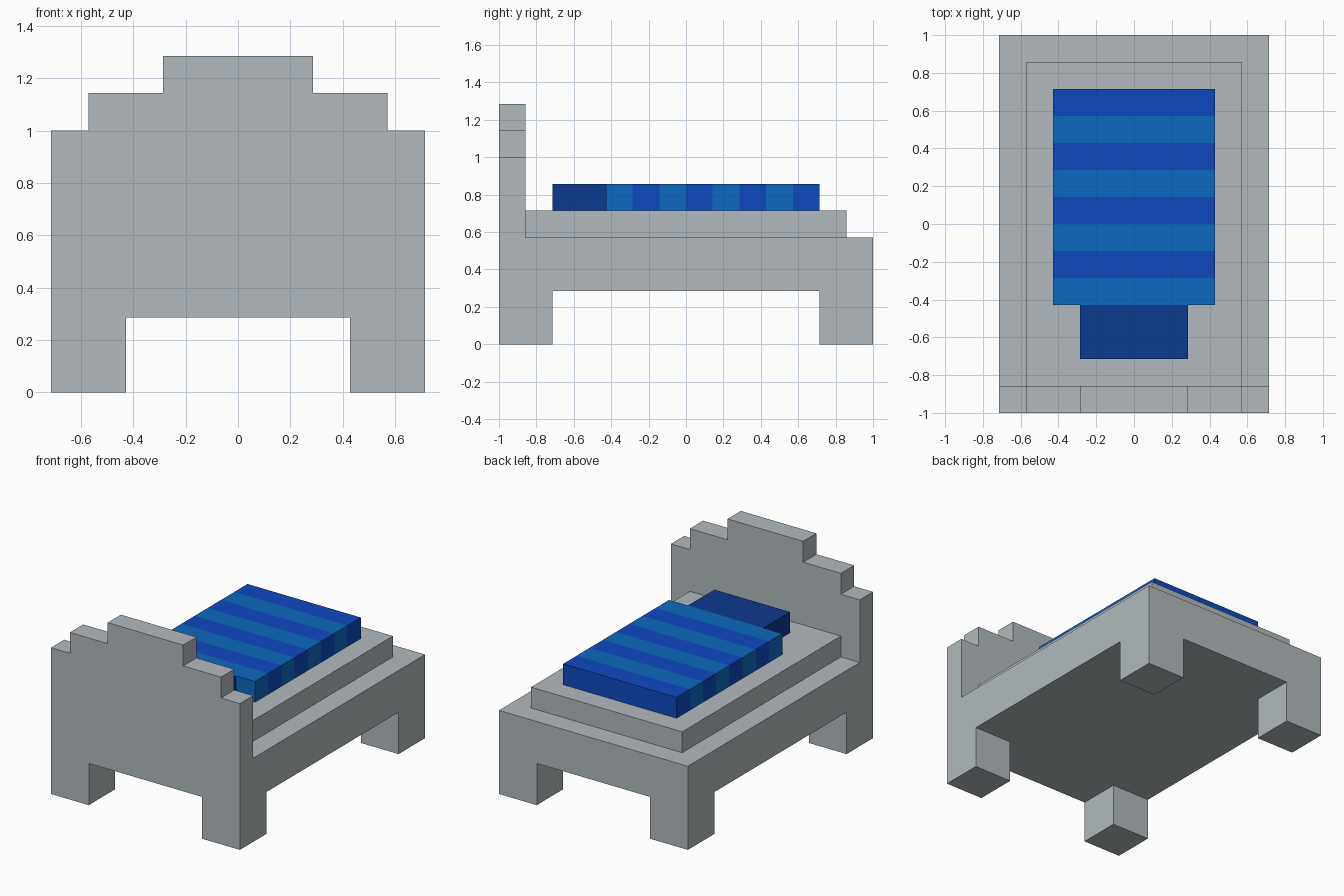
import bpy
import bmesh
from mathutils import Vector

cube = bpy.data.objects.get("Cube")
if cube:
    bpy.data.objects.remove(cube, do_unlink=True)

U = 1 / 7  # building unit: the bed is 14 units long


def material(name, rgb):
    mat = bpy.data.materials.new(name)
    mat.use_nodes = True
    colour = (*rgb, 1)
    mat.diffuse_color = colour
    mat.node_tree.nodes["Principled BSDF"].inputs["Base Color"].default_value = colour
    return mat


grey = material("light grey", (0.445, 0.491, 0.509))
royal_blue = material("royal blue", (0.004, 0.067, 0.527))
sky_blue = material("mid blue", (0.004, 0.141, 0.527))
navy = material("navy blue", (0.004, 0.041, 0.275))


def add_box(bm, x, y, z):
    """Box from (min, max) ranges given in units."""
    verts = bmesh.ops.create_cube(bm, size=1)["verts"]
    for v in verts:
        v.co = Vector([(a + b) / 2 + c * (b - a)
                       for (a, b), c in zip((x, y, z), v.co)]) * U


def cut(bm, axis, position):
    normal = Vector((0, 0, 0))
    normal[axis] = 1
    bmesh.ops.bisect_plane(bm, geom=bm.verts[:] + bm.edges[:] + bm.faces[:],
                           plane_co=normal * position * U, plane_no=normal)


def finish(bm, name, *mats):
    bmesh.ops.recalc_face_normals(bm, faces=bm.faces)
    mesh = bpy.data.meshes.new(name)
    bm.to_mesh(mesh)
    bm.free()
    for mat in mats:
        mesh.materials.append(mat)
    obj = bpy.data.objects.new(name, mesh)
    bpy.context.collection.objects.link(obj)
    return obj


def box(name, x, y, z, mat):
    bm = bmesh.new()
    add_box(bm, x, y, z)
    return finish(bm, name, mat)


# Frame: a slab whose four bottom corners are pulled down into legs
bm = bmesh.new()
add_box(bm, (-5, 5), (-7, 7), (2, 4))
for side in (-1, 1):
    cut(bm, 0, 3 * side)
    cut(bm, 1, 5 * side)
bm.normal_update()
corners = []
for f in bm.faces:
    c = f.calc_center_median() / U
    if f.normal.z < -0.9 and abs(c.x) > 3 and abs(c.y) > 5:
        corners.append(f)
legs = bmesh.ops.extrude_face_region(bm, geom=corners)
bmesh.ops.delete(bm, geom=corners, context='FACES_ONLY')
bmesh.ops.translate(bm, vec=(0, 0, -2 * U),
                    verts=[g for g in legs["geom"] if isinstance(g, bmesh.types.BMVert)])
finish(bm, "frame_with_legs", grey)

# Headboard: mirrored stepped profile, extruded one unit thick
steps = [(5, 4), (5, 7), (4, 7), (4, 8), (2, 8), (2, 9)]
outline = steps + [(-x, z) for x, z in reversed(steps)]
bm = bmesh.new()
face = bm.faces.new([bm.verts.new((x * U, -7 * U, z * U)) for x, z in outline])
thick = bmesh.ops.extrude_face_region(bm, geom=[face], use_keep_orig=True)
bmesh.ops.translate(bm, vec=(0, U, 0),
                    verts=[g for g in thick["geom"] if isinstance(g, bmesh.types.BMVert)])
finish(bm, "headboard", grey)

# Mattress and pillow
box("mattress", (-4, 4), (-6, 6), (4, 5), grey)
box("pillow", (-2, 2), (-5, -3), (5, 6), navy)

# Blanket: cut into one-unit stripes of alternating colour
bm = bmesh.new()
add_box(bm, (-3, 3), (-3, 5), (5, 6))
for y in range(-2, 5):
    cut(bm, 1, y)
for f in bm.faces:
    stripe = int(f.calc_center_median().y / U + 3 - 0.01)
    f.material_index = stripe % 2
finish(bm, "striped_blanket", sky_blue, royal_blue)
